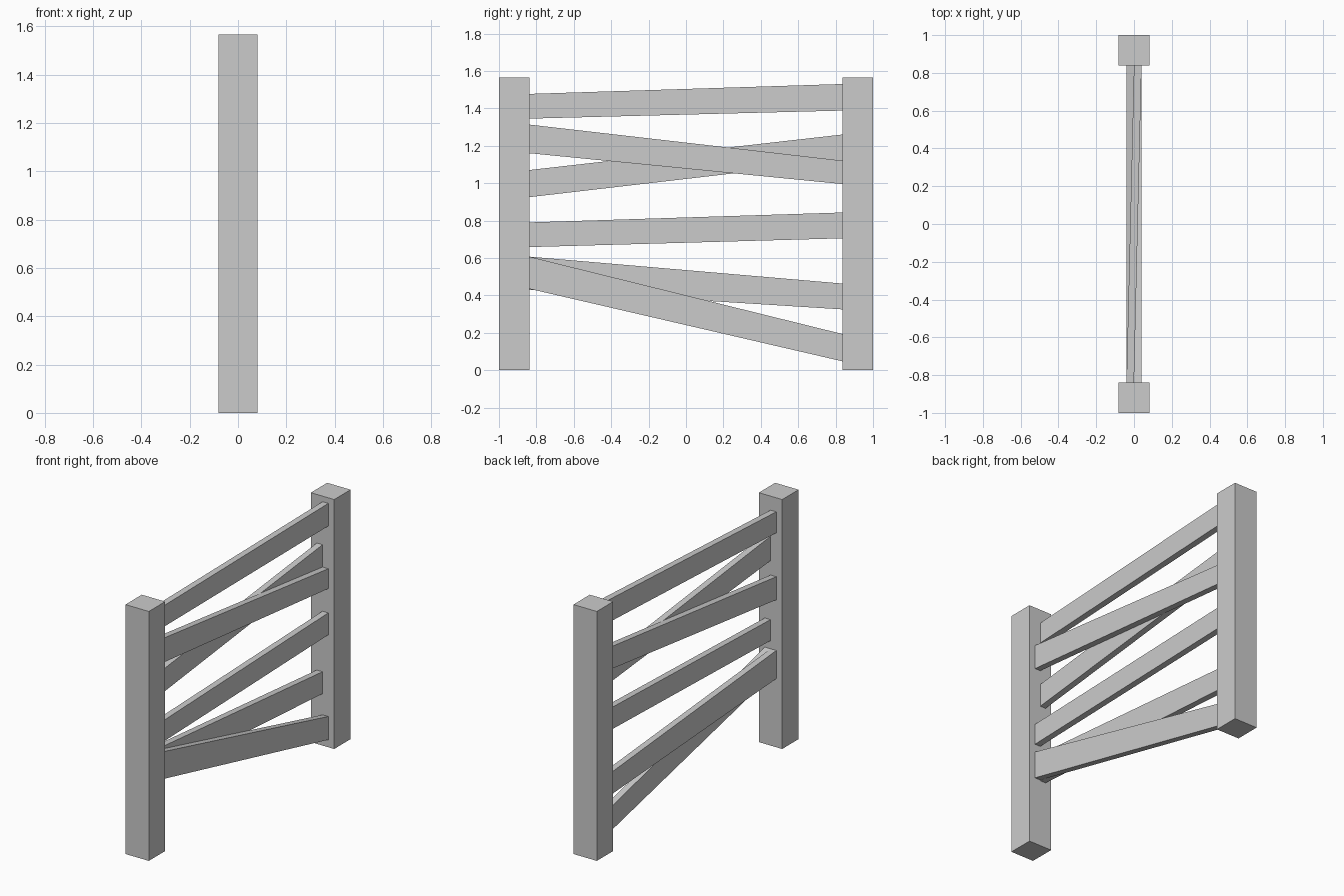
import bpy, bmesh

if "Cube" in bpy.data.objects:
    bpy.data.objects.remove(bpy.data.objects["Cube"])

POST_W, POST_H = 0.162, 1.565
END = 1.0 - POST_W          # inner face of each post
T = 0.04                    # rail thickness


def prism(name, end_a, end_b):
    """Box joining two rectangles, each (y, x0, x1, z0, z1)."""
    bm = bmesh.new()
    rings = []
    for y, x0, x1, z0, z1 in (end_a, end_b):
        rings.append([bm.verts.new(p) for p in
                      ((x0, y, z0), (x1, y, z0), (x1, y, z1), (x0, y, z1))])
    a, b = rings
    bm.faces.new(a)
    bm.faces.new(b[::-1])
    for i in range(4):
        j = (i + 1) % 4
        bm.faces.new((a[j], a[i], b[i], b[j]))
    bmesh.ops.recalc_face_normals(bm, faces=bm.faces)
    mesh = bpy.data.meshes.new(name)
    bm.to_mesh(mesh)
    bm.free()
    obj = bpy.data.objects.new(name, mesh)
    bpy.context.collection.objects.link(obj)


# Two square posts
h = POST_W / 2
for name, y0, y1 in (("front_post", -1, -END), ("back_post", END, 1)):
    prism(name, (y0, -h, h, 0, POST_H), (y1, -h, h, 0, POST_H))

# Crooked rails: left x of each end, then bottom/top z at front and back
rails = {
    "top_rail":          (-T, 0, 1.345, 1.477, 1.388, 1.530),
    "rising_rail":       (-T, -T, 0.925, 1.070, 1.120, 1.260),
    "falling_rail":      (0, 0, 1.160, 1.313, 0.995, 1.120),
    "middle_rail":       (0, 0, 0.658, 0.790, 0.705, 0.843),
    "lower_rail":        (-T, -T, 0.430, 0.607, 0.325, 0.463),
    "bottom_rail":       (0, 0, 0.435, 0.607, 0.047, 0.193),
}
for name, (xa, xb, a0, a1, b0, b1) in rails.items():
    prism(name, (-END, xa, xa + T, a0, a1), (END, xb, xb + T, b0, b1))
